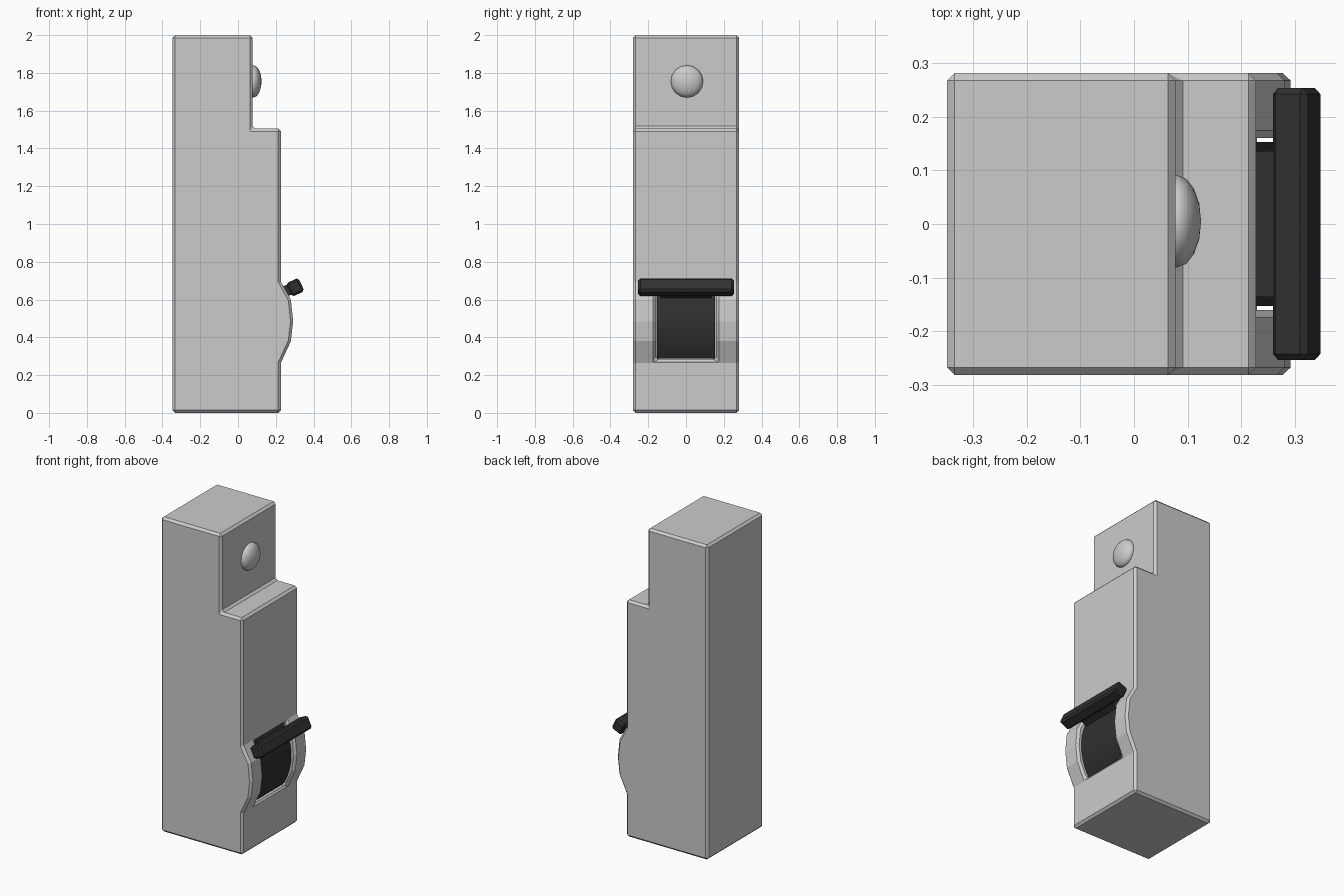
import bpy, bmesh, math

if "Cube" in bpy.data.objects:
    bpy.data.objects.remove(bpy.data.objects["Cube"])

DARK = bpy.data.materials.new("dark_plastic")
DARK.diffuse_color = (0.03, 0.03, 0.03, 1)
DARK.use_nodes = True
DARK.node_tree.nodes["Principled BSDF"].inputs["Base Color"].default_value = DARK.diffuse_color


def extrude_profile(name, pts, half_width, mat=None):
    """Extrude an x-z outline symmetrically along y."""
    bm = bmesh.new()
    face = bm.faces.new([bm.verts.new((x, -half_width, z)) for x, z in pts])
    new = bmesh.ops.extrude_face_region(bm, geom=[face])["geom"]
    verts = [v for v in new if isinstance(v, bmesh.types.BMVert)]
    bmesh.ops.translate(bm, verts=verts, vec=(0, 2 * half_width, 0))
    bmesh.ops.recalc_face_normals(bm, faces=bm.faces)
    me = bpy.data.meshes.new(name)
    bm.to_mesh(me)
    bm.free()
    ob = bpy.data.objects.new(name, me)
    bpy.context.collection.objects.link(ob)
    if mat:
        me.materials.append(mat)
    return ob


def chamfer(ob, width):
    m = ob.modifiers.new("chamfer", 'BEVEL')
    m.width = width
    m.segments = 1
    m.limit_method = 'ANGLE'
    m.angle_limit = math.radians(35)
    m.use_clamp_overlap = False


def box(name, loc, size, tilt=0, mat=None):
    bpy.ops.mesh.primitive_cube_add(size=1, location=loc)
    ob = bpy.context.object
    ob.name = name
    ob.scale = size
    bpy.ops.object.transform_apply(location=False, rotation=False, scale=True)
    ob.rotation_euler.y = math.radians(tilt)
    if mat:
        ob.data.materials.append(mat)
    return ob


# Stepped housing with a faceted bulge around the switch
body = extrude_profile("housing", [
    (-0.348, 0), (0.227, 0), (0.227, 0.265), (0.28, 0.38), (0.292, 0.485),
    (0.28, 0.60), (0.227, 0.695), (0.227, 1.505), (0.077, 1.505),
    (0.077, 2), (-0.348, 2)], 0.281)

# Slot for the switch
cutter = box("slot_cutter", (0.25, 0, 0.482), (0.2, 0.32, 0.4))
cutter.hide_render = True
cutter.hide_viewport = False
cutter.display_type = 'WIRE'
cut = body.modifiers.new("slot", 'BOOLEAN')
cut.operation = 'DIFFERENCE'
cut.solver = 'EXACT'
cut.object = cutter
chamfer(body, 0.014)

# Curved rocker sitting in the slot
cx, cz, r = -0.098, 0.482, 0.365
arc = []
for i in range(13):
    a = math.radians(-32 + 64 * i / 12)
    arc.append((cx + r * math.cos(a), cz + r * math.sin(a)))
rocker = extrude_profile("rocker", [(0.14, arc[0][1])] + arc + [(0.14, arc[-1][1])],
                         0.153, DARK)
bpy.ops.object.select_all(action='DESELECT')
rocker.select_set(True)
bpy.context.view_layer.objects.active = rocker
bpy.ops.object.shade_smooth_by_angle(angle=math.radians(30))

# Toggle bar and the neck that joins it to the rocker
bar = box("toggle_bar", (0.303, 0, 0.665), (0.072, 0.506, 0.078), -25, DARK)
chamfer(bar, 0.011)
neck = box("toggle_neck", (0.249, 0, 0.643), (0.08, 0.272, 0.058), -25, DARK)

# Domed screw on the upper step
bpy.ops.mesh.primitive_uv_sphere_add(segments=16, ring_count=8, radius=1,
                                     location=(0.08, 0.005, 1.755),
                                     rotation=(0, math.pi / 2, 0))
screw = bpy.context.object
screw.name = "screw_dome"
screw.scale = (0.086, 0.086, 0.045)
bpy.ops.object.shade_smooth_by_angle(angle=math.radians(40))
